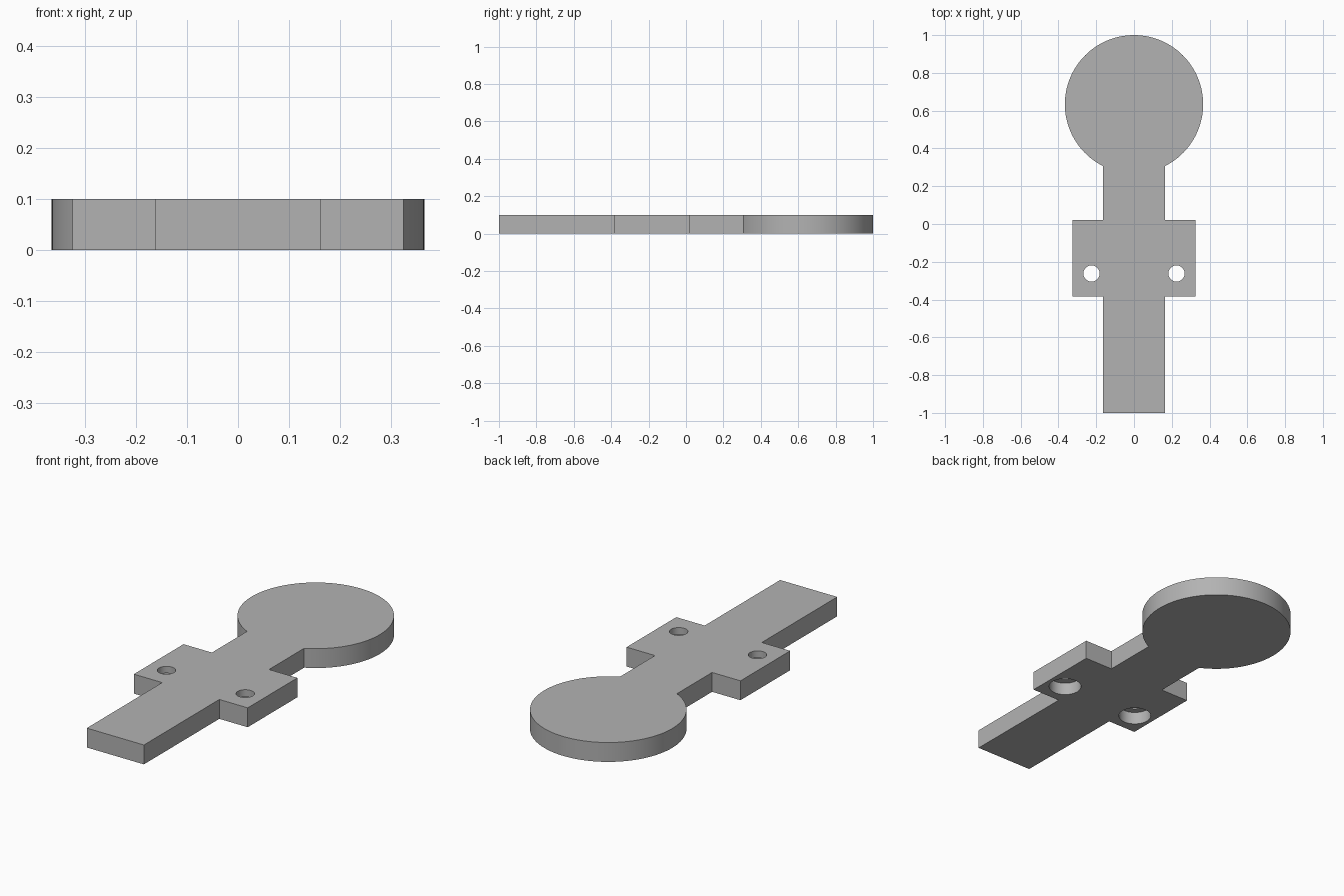
import bpy
import bmesh
import math

old = bpy.data.objects.get("Cube")
if old:
    bpy.data.objects.remove(old, do_unlink=True)

THICK = 0.10
STEM, WING = 0.163, 0.325            # half widths
DISC_R = 0.366
DISC_Y = 1 - DISC_R
HOLE_X, HOLE_Y = 0.225, -0.262

grey = bpy.data.materials.new("plain grey")
grey.use_nodes = True
colour = (0.45, 0.45, 0.45, 1)
grey.diffuse_color = colour
grey.node_tree.nodes["Principled BSDF"].inputs["Base Color"].default_value = colour


def add_object(name, bm):
    bmesh.ops.recalc_face_normals(bm, faces=bm.faces)
    mesh = bpy.data.meshes.new(name)
    bm.to_mesh(mesh)
    bm.free()
    mesh.materials.append(grey)
    obj = bpy.data.objects.new(name, mesh)
    bpy.context.collection.objects.link(obj)
    return obj


# Flat plate: stem, side wings and round head in one outline
right = [(STEM, -1), (STEM, -0.385), (WING, -0.385), (WING, 0.02), (STEM, 0.02)]
left = [(-x, y) for x, y in reversed(right)]
start = -math.acos(STEM / DISC_R)    # where the stem meets the head
sweep = math.pi - 2 * start
steps = 96
head = [(DISC_R * math.cos(start + sweep * i / steps),
         DISC_Y + DISC_R * math.sin(start + sweep * i / steps))
        for i in range(steps + 1)]

bm = bmesh.new()
base = bm.faces.new([bm.verts.new((x, y, 0)) for x, y in right + head + left])
ext = bmesh.ops.extrude_face_region(bm, geom=[base], use_keep_orig=True)
bmesh.ops.translate(bm, vec=(0, 0, THICK),
                    verts=[g for g in ext["geom"] if isinstance(g, bmesh.types.BMVert)])
plate = add_object("paddle_plate", bm)


# Stepped screw holes: narrow through the top, wide recess from below
def hole_cutter(name, x):
    profile = [(0.079, -0.05), (0.079, 0.065), (0.043, 0.065), (0.043, 0.15)]
    bm = bmesh.new()
    n = 48
    rings = [[bm.verts.new((x + r * math.cos(math.tau * i / n),
                            HOLE_Y + r * math.sin(math.tau * i / n), z))
              for i in range(n)] for r, z in profile]
    for a, b in zip(rings, rings[1:]):
        for i in range(n):
            j = (i + 1) % n
            bm.faces.new((a[i], a[j], b[j], b[i]))
    bm.faces.new(rings[0])
    bm.faces.new(rings[-1])
    return add_object(name, bm)


for side, x in (("left", HOLE_X), ("right", -HOLE_X)):
    cutter = hole_cutter(side + "_hole_cutter", x)
    cutter.hide_render = True
    cutter.hide_viewport = True
    mod = plate.modifiers.new(side + "_hole", 'BOOLEAN')
    mod.operation = 'DIFFERENCE'
    mod.solver = 'EXACT'
    mod.object = cutter

# Apply the cuts, then smooth only the round walls
bpy.context.view_layer.update()
evaluated = plate.evaluated_get(bpy.context.evaluated_depsgraph_get())
cut_mesh = bpy.data.meshes.new_from_object(evaluated)
plate.modifiers.clear()
plate.data = cut_mesh
for obj in [o for o in bpy.data.objects if o.name.endswith("_hole_cutter")]:
    bpy.data.objects.remove(obj, do_unlink=True)

bpy.ops.object.select_all(action='DESELECT')
plate.select_set(True)
bpy.context.view_layer.objects.active = plate
bpy.ops.object.shade_smooth_by_angle(angle=math.radians(30))
